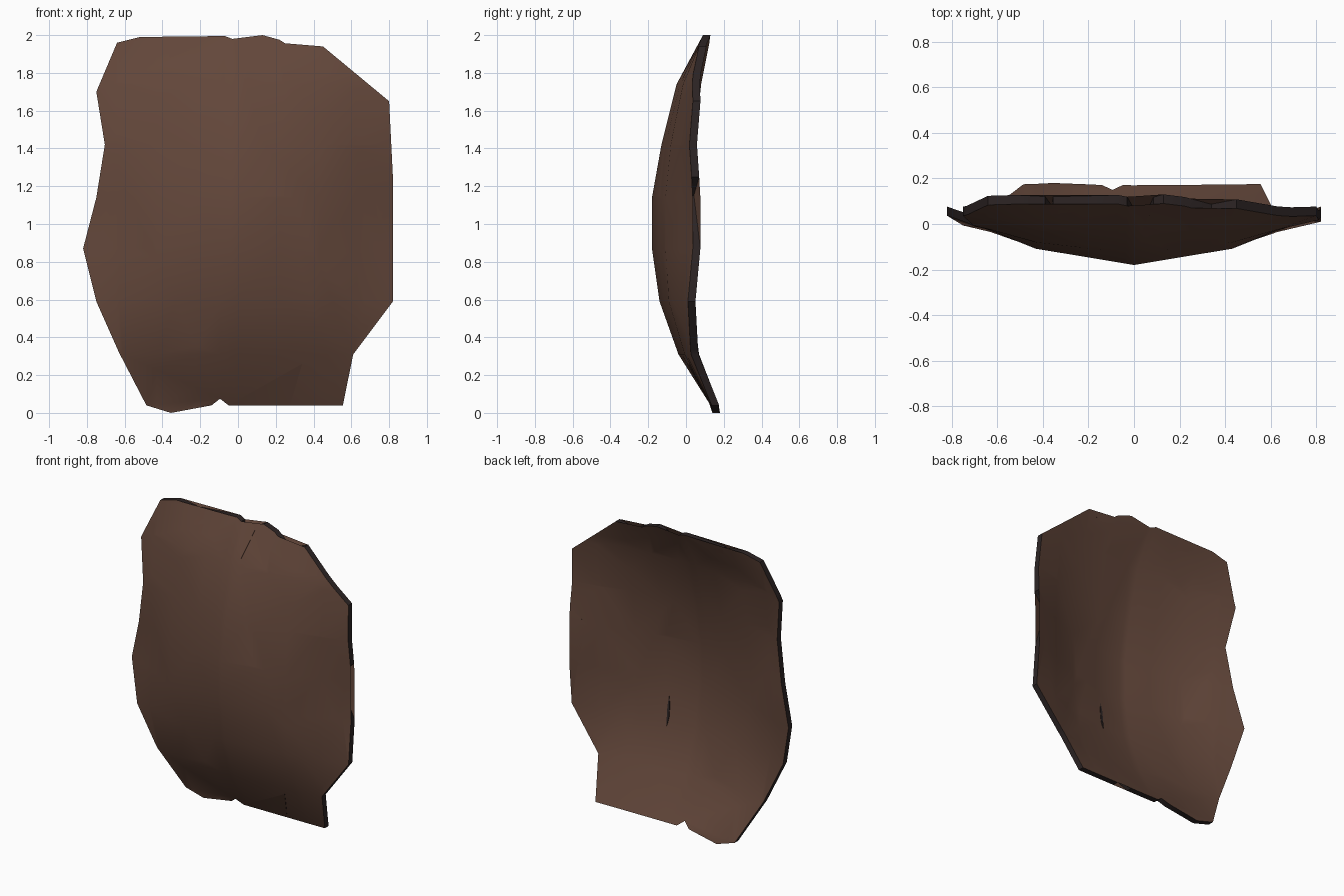
import bpy, bmesh

if "Cube" in bpy.data.objects:
    bpy.data.objects.remove(bpy.data.objects["Cube"])

THICK = 0.04

# ragged outline seen from the front (x, z)
OUTLINE = [
    (-.64, 1.96), (-.52, 1.99), (-.39, 1.975), (-.36, 1.88), (-.355, 1.975),
    (-.07, 1.995), (-.03, 1.98), (.035, 1.77), (.085, 1.975), (.13, 2.0),
    (.22, 1.975), (.34, 1.90), (.45, 1.94), (.80, 1.65), (.82, 1.25),
    (.72, 1.15), (.82, .87), (.82, .59), (.61, .31), (.555, .04), (.275, .04),
    (.34, .26), (.165, .04), (-.05, .04), (-.095, .075), (-.14, .04),
    (-.355, 0), (-.485, .04), (-.63, .32), (-.75, .59), (-.82, .87),
    (-.75, 1.14), (-.705, 1.42), (-.75, 1.70)]

# vertical bow at the middle and at the sides (z, y), and the blend across x
MIDDLE = [(0, .14), (.04, .13), (.31, -.04), (.59, -.14), (.87, -.18),
          (1.14, -.18), (1.42, -.13), (1.74, -.05), (2, .09)]
SIDE = [(0, .14), (.04, .14), (.31, .06), (.59, .01), (.87, .036),
        (1.14, .036), (1.42, .02), (1.65, .04), (1.96, .09), (2, .09)]
ACROSS = [(0, 0), (.22, .17), (.43, .33), (.63, .7), (.82, 1)]


def lerp(table, t):
    for (a, u), (b, v) in zip(table, table[1:]):
        if t <= b:
            return u + (v - u) * max(0, (t - a) / (b - a))
    return table[-1][1]


def bow(x, z):
    c = lerp(MIDDLE, z)
    return c + (lerp(SIDE, z) - c) * lerp(ACROSS, abs(x))


def material(name, rgb):
    m = bpy.data.materials.new(name)
    m.diffuse_color = (*rgb, 1)
    m.use_nodes = True
    m.node_tree.nodes["Principled BSDF"].inputs["Base Color"].default_value = m.diffuse_color
    return m


BROWN = material("brown hide", (.125, .063, .043))
DARK = material("dark edge", (.026, .018, .018))


def finish(bm, name, mats):
    bmesh.ops.recalc_face_normals(bm, faces=bm.faces)
    bm.normal_update()
    # rim faces run along y and take the last material
    for f in bm.faces:
        f.material_index = len(mats) - 1 if abs(f.normal.y) < .15 else 0
    me = bpy.data.meshes.new(name)
    bm.to_mesh(me)
    bm.free()
    for m in mats:
        me.materials.append(m)
    ob = bpy.data.objects.new(name, me)
    bpy.context.collection.objects.link(ob)
    return ob


def thicken(bm, depth):
    r = bmesh.ops.extrude_face_region(bm, geom=bm.faces[:], use_keep_orig=True)
    vs = [g for g in r["geom"] if isinstance(g, bmesh.types.BMVert)]
    bmesh.ops.translate(bm, verts=vs, vec=(0, depth, 0))


# curved sheet: cut the flat outline into a grid, bow it, thicken it
bm = bmesh.new()
bm.faces.new([bm.verts.new((x, 0, z)) for x, z in OUTLINE])
bmesh.ops.triangulate(bm, faces=bm.faces[:])
cuts = [((s * x, 0, 0), (1, 0, 0)) for x in (.22, .43, .63) for s in (-1, 1)]
cuts += [((0, 0, 0), (1, 0, 0))]
cuts += [((0, 0, z), (0, 0, 1)) for z in (.31, .59, .87, 1.14, 1.42, 1.74)]
for co, no in cuts:
    bmesh.ops.bisect_plane(bm, geom=bm.verts[:] + bm.edges[:] + bm.faces[:],
                           dist=1e-4, plane_co=co, plane_no=no)
for v in bm.verts:
    v.co.y = bow(v.co.x, v.co.z)
bmesh.ops.triangulate(bm, faces=bm.faces[:])
thicken(bm, THICK)
sheet = finish(bm, "curved_sheet", [BROWN, DARK])
bpy.context.view_layer.objects.active = sheet
sheet.select_set(True)
bpy.ops.object.shade_smooth_by_angle(angle=.6)

# narrow crack on the back
bm = bmesh.new()
shape = [(0, .56), (.008, .62), (.008, .69), (0, .75), (-.008, .69), (-.008, .62)]
bm.faces.new([bm.verts.new((.19 + x, bow(.19, z) + THICK - .002, z)) for x, z in shape])
thicken(bm, .006)
finish(bm, "back_crack", [DARK])
